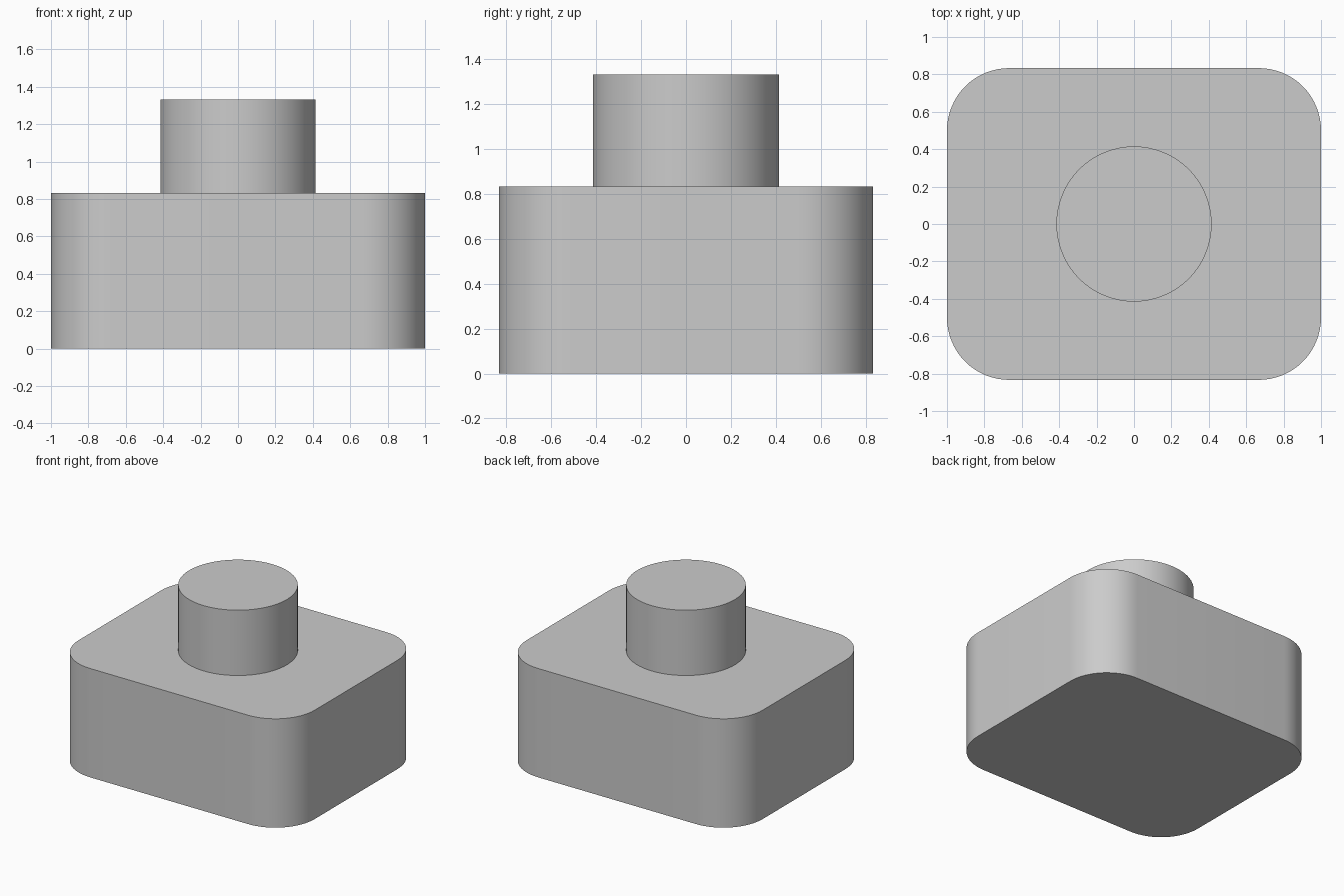
import bpy
import bmesh
import math

cube = bpy.data.objects.get("Cube")
if cube:
    bpy.data.objects.remove(cube, do_unlink=True)

BASE_SIZE = (2.0, 1.667, 0.833)
CORNER = 0.333
POST_RADIUS = 0.415
TOP = 1.333

# Single plain grey
grey = bpy.data.materials.new("plain_grey")
grey.use_nodes = True
colour = (0.6, 0.6, 0.6, 1.0)
grey.diffuse_color = colour
grey.node_tree.nodes["Principled BSDF"].inputs["Base Color"].default_value = colour


def finish(obj, name):
    """Name the part, colour it and smooth its curved walls."""
    obj.name = obj.data.name = name
    obj.data.materials.append(grey)
    bpy.ops.object.select_all(action="DESELECT")
    obj.select_set(True)
    bpy.context.view_layer.objects.active = obj
    bpy.ops.object.shade_smooth_by_angle(angle=math.radians(30))


# Base block with rounded vertical corners
bpy.ops.mesh.primitive_cube_add(size=1, location=(0, 0, BASE_SIZE[2] / 2))
base = bpy.context.object
base.scale = BASE_SIZE
bpy.ops.object.transform_apply(location=False, rotation=False, scale=True)
bm = bmesh.new()
bm.from_mesh(base.data)
uprights = [e for e in bm.edges
            if abs(e.verts[0].co.z - e.verts[1].co.z) > 0.1]
bmesh.ops.bevel(bm, geom=uprights, offset=CORNER, offset_type="OFFSET",
                segments=16, profile=0.5, affect="EDGES")
bm.to_mesh(base.data)
bm.free()
finish(base, "base_block")

# Round post standing on the base
height = TOP - BASE_SIZE[2]
bpy.ops.mesh.primitive_cylinder_add(vertices=64, radius=POST_RADIUS, depth=height,
                                    location=(0, 0, BASE_SIZE[2] + height / 2))
finish(bpy.context.object, "round_post")
